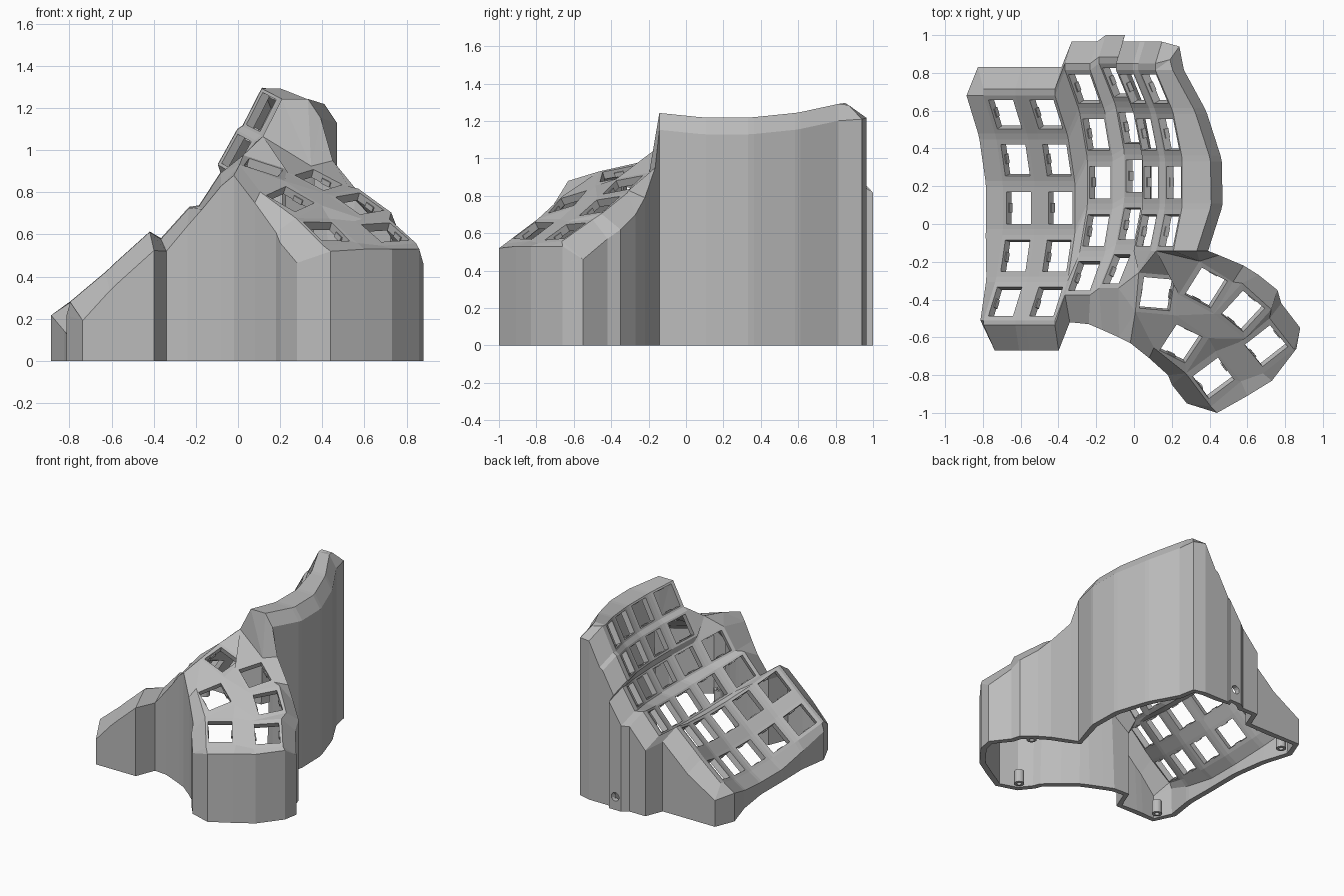
import bpy, bmesh, math
from mathutils import Vector, Matrix

if "Cube" in bpy.data.objects:
    bpy.data.objects.remove(bpy.data.objects["Cube"])

grey = bpy.data.materials.new("mid_grey")
grey.diffuse_color = (0.5, 0.5, 0.5, 1)
grey.use_nodes = True
grey.node_tree.nodes["Principled BSDF"].inputs["Base Color"].default_value = grey.diffuse_color


def make_object(name, bm):
    me = bpy.data.meshes.new(name)
    bm.to_mesh(me)
    bm.free()
    me.materials.append(grey)
    ob = bpy.data.objects.new(name, me)
    bpy.context.collection.objects.link(ob)
    return ob


bm = bmesh.new()
clips = bmesh.new()


def face(*vs):
    vs = list(dict.fromkeys(vs))
    if len(vs) > 2 and not bm.faces.get(vs):
        bm.faces.new(vs)


def key(tl, tr, br, bl):
    """Key plate: a square frame round a switch hole, with two clips."""
    outer = [tl, tr, br, bl]
    c = sum((v.co for v in outer), Vector()) / 4
    u, w = (tr.co - tl.co).normalized(), (tl.co - bl.co).normalized()
    n = u.cross(w).normalized()
    w = n.cross(u)
    hu, hv = min(0.085, (tr.co - tl.co).length / 2 - 0.015), 0.085
    inner = [bm.verts.new(c + u * a * hu + w * b * hv)
             for a, b in ((-1, 1), (1, 1), (1, -1), (-1, -1))]
    for k in range(4):
        face(outer[k], outer[k - 1], inner[k - 1], inner[k])
    for s in (-1, 1):
        rot = Matrix((u, w, n)).transposed().to_4x4()
        m = Matrix.Translation(c + u * s * hu - n * 0.03) @ rot @ Matrix.Diagonal((0.014, 0.05, 0.025, 1))
        bmesh.ops.create_cube(clips, size=1, matrix=m)


def zip_chains(a, b):
    """Triangulate the gap between two vertex chains."""
    i = j = 0
    while i < len(a) - 1 or j < len(b) - 1:
        da = (a[i + 1].co - b[j].co).length if i < len(a) - 1 else 9
        db = (a[i].co - b[j + 1].co).length if j < len(b) - 1 else 9
        if da < db:
            face(a[i], a[i + 1], b[j])
            i += 1
        else:
            face(a[i], b[j + 1], b[j])
            j += 1


def fill_grid(g, ni, nj):
    """Key frames on even cells, webs on the others."""
    for i in range(ni - 1):
        for j in range(nj - 1):
            ks = [(i, j), (i + 1, j), (i + 1, j + 1), (i, j + 1)]
            if all(k in g for k in ks):
                vs = [g[k] for k in ks]
                if i % 2 == 0 and j % 2 == 0:
                    key(*vs)
                else:
                    face(*vs)


# Finger columns: x, y, z of the middle key, tilt, half width, rows
columns = [(-0.61, 0.085, 0.225, 40, 0.11, 5), (-0.39, 0.085, 0.42, 42, 0.105, 5),
           (-0.18, 0.22, 0.545, 48, 0.1, 5), (0.0, 0.255, 0.725, 57, 0.094, 5),
           (0.09, 0.22, 0.935, 61, 0.094, 4), (0.21, 0.22, 1.13, 63, 0.1, 4)]
R, STEP, Y = 1.15, 0.222, Vector((0, 1, 0))
P = {}
for c, (x, y, z, tilt, hu, rows) in enumerate(columns):
    t = math.radians(tilt)
    U, N = Vector((math.cos(t), 0, math.sin(t))), Vector((-math.sin(t), 0, math.cos(t)))
    for r in range(rows):
        a = (2 - r) * STEP
        mid = Vector((x, y, z)) + Y * R * math.sin(a) + N * R * (1 - math.cos(a))
        V = Y * math.cos(a) + N * math.sin(a)
        for i, su in ((0, -1), (1, 1)):
            for j, sv in ((0, 1), (1, -1)):
                P[2 * c + i, 2 * r + j] = bm.verts.new(mid + U * su * hu + V * sv * 0.112)
fill_grid(P, 12, 10)

# Thumb cluster: x, y, z, turn, slope along y of each key
thumb = [[(0.12, -0.37, 0.92, -5, 0.25), (0.38, -0.34, 0.86, 58, 0.38)],
         [(0.25, -0.63, 0.77, 55, 0.47), (0.58, -0.46, 0.745, 48, 0.47)],
         [(0.42, -0.82, 0.61, 40, 0.47), (0.70, -0.645, 0.61, 38, 0.47)]]
Q = {}
for k, row in enumerate(thumb):
    for s, (x, y, z, ang, gy) in enumerate(row):
        ca, sa = math.cos(math.radians(ang)) * 0.104, math.sin(math.radians(ang)) * 0.104
        for i, su in ((0, -1), (1, 1)):
            for j, sv in ((0, 1), (1, -1)):
                dx, dy = su * ca - sv * sa, su * sa + sv * ca
                Q[2 * s + i, 2 * k + j] = bm.verts.new((x + dx, y + dy, z - 0.304 * dx + gy * dy))
# Neighbouring thumb keys share the corners that touch
for a, b in (((1, 1), (1, 2)), ((2, 1), (2, 2)), ((0, 3), (0, 4)), ((1, 3), (1, 4))):
    if (Q[a].co - Q[b].co).length < 0.06:
        Q[a].co = (Q[a].co + Q[b].co) / 2
        bm.verts.remove(Q[b])
        Q[b] = Q[a]
fill_grid(Q, 4, 6)

# Sloped rim: plate edge, ridge and wall top, right round the case
rim = []


def add_side(verts, fn, ridge=(0, 0, 0)):
    for v in verts:
        r = bm.verts.new(v.co + Vector(ridge)) if any(ridge) else v
        rim.append((v, r, bm.verts.new(fn(v.co))))


def add_points(verts, points):
    for v, p in zip(verts, points):
        rim.append((v, v, bm.verts.new(p)))


add_side([P[i, 0] for i in range(11, -1, -1)],
         lambda p: p + Vector((-0.03 if p.x < -0.7 else 0.035, 0.15, -0.075)), (0, 0.035, 0.005))
add_side([P[0, j] for j in range(10)],
         lambda p: p + Vector((-0.09 + 0.16 * max(0, -p.y - 0.05), 0, -0.06)))
add_side([P[i, 9] for i in range(4)],
         lambda p: p + Vector((0.06 if p.x < -0.7 else 0.02, -0.16, -0.085)), (0, -0.025, 0.003))
add_points([P[i, 9] for i in range(4, 8)],
           [(-0.34, -0.52, 0.52), (-0.24, -0.53, 0.64), (-0.17, -0.56, 0.72), (-0.08, -0.6, 0.83)])
joint1 = len(rim) - 1
add_points([Q[0, j] for j in range(1, 6)],
           [(-0.02, -0.63, 0.88), (0.08, -0.71, 0.75), (0.18, -0.8, 0.61), (0.2, -0.85, 0.56),
            (0.28, -0.95, 0.465)])
add_points([Q[i, 5] for i in range(4)],
           [(0.44, -1.0, 0.52), (0.6, -0.91, 0.53), (0.73, -0.83, 0.53), (0.86, -0.66, 0.53)])
add_points([Q[3, j] for j in range(5, -1, -1)],
           [(0.88, -0.55, 0.46), (0.78, -0.42, 0.57), (0.76, -0.35, 0.62), (0.66, -0.27, 0.7),
            (0.58, -0.22, 0.79), (0.45, -0.165, 0.95)])
joint2 = len(rim) - 1
for j in range(7, -1, -1):
    v = P[11, j]
    x = v.co.x + 0.225 - 0.12 * abs(v.co.y - 0.2)
    rim.append((v, bm.verts.new((x - 0.06, v.co.y, v.co.z)), bm.verts.new((x, v.co.y, v.co.z - 0.09))))
# Rounded back corner
rim.append((P[11, 0], bm.verts.new((0.19, 0.87, 1.285)), bm.verts.new((0.24, 0.94, 1.21))))

# Vertical walls down to the floor, with a round port in the back
ground = [bm.verts.new((o.co.x, o.co.y, 0)) for _, _, o in rim]
for k in range(len(rim)):
    n = (k + 1) % len(rim)
    (a, ar, ao), (b, br, bo) = rim[k], rim[n]
    if k not in (joint1, joint2):
        face(a, b, br, ar)
        face(ar, br, bo, ao)
    if k == 4:
        mid = (ground[k].co + ground[n].co) / 2 + Vector((0, 0, 0.1))
        d = (ground[n].co - ground[k].co).normalized()
        ring = [bm.verts.new(mid + d * 0.033 * math.cos(q * math.pi / 6)
                             + Vector((0, 0, 0.033 * math.sin(q * math.pi / 6)))) for q in range(12)]
        edges = []
        for loop in (ring, [ao, bo, ground[n], ground[k]]):
            for q in range(len(loop)):
                pair = (loop[q - 1], loop[q])
                edges.append(bm.edges.get(pair) or bm.edges.new(pair))
        bmesh.ops.triangle_fill(bm, edges=edges, use_beauty=True)
    else:
        face(ao, bo, ground[n], ground[k])

# Sheet joining the finger plate to the thumb cluster
zip_chains([rim[joint1][2], P[7, 9], P[7, 8], P[7, 7]] + [P[i, 7] for i in range(8, 12)] + list(rim[joint2 + 1][1:]),
           [rim[joint1 + 1][2], Q[0, 1]] + [Q[i, 0] for i in range(4)] + [rim[joint2][2]])

bmesh.ops.recalc_face_normals(bm, faces=bm.faces[:])
if sum(f.normal.z * f.calc_area() for f in bm.faces) < 0:
    bmesh.ops.reverse_faces(bm, faces=bm.faces[:])
case = make_object("case_shell", bm)
thick = case.modifiers.new("thickness", "SOLIDIFY")
thick.thickness, thick.offset = 0.042, -1
make_object("switch_clips", clips)

# Hollow screw posts inside the walls
posts = bmesh.new()
for x, y in ((0.33, -0.87), (0.66, -0.34), (-0.69, -0.57), (-0.77, 0.7)):
    rings = [[posts.verts.new((x + r * math.cos(q * math.pi / 8), y + r * math.sin(q * math.pi / 8), z))
              for q in range(16)] for r, z in ((0.035, 0), (0.035, 0.1), (0.017, 0.1), (0.017, 0))]
    for k in range(4):
        for q in range(16):
            posts.faces.new((rings[k - 1][q - 1], rings[k - 1][q], rings[k][q], rings[k][q - 1]))
bmesh.ops.recalc_face_normals(posts, faces=posts.faces[:])
make_object("screw_posts", posts)
